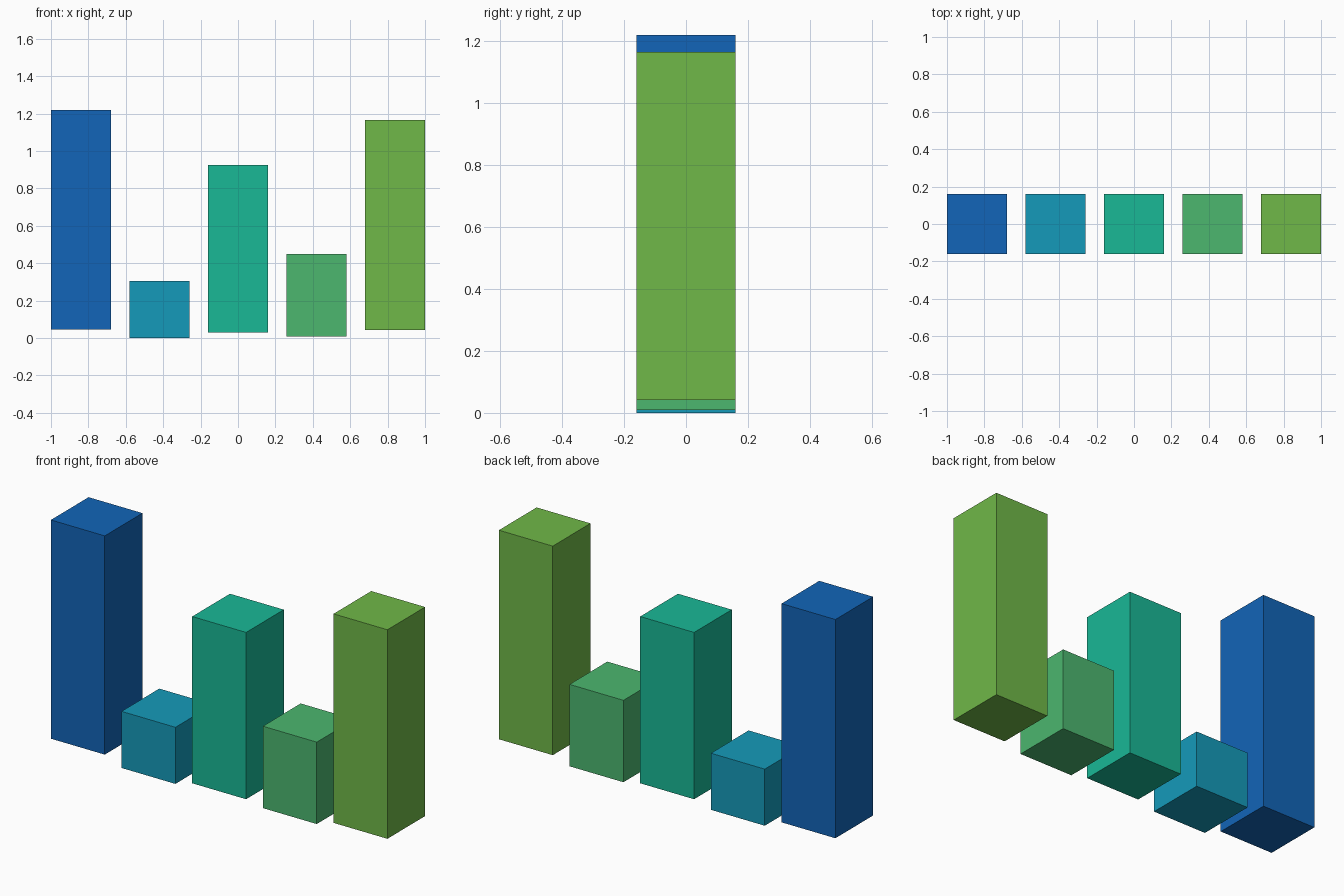
import bpy

if "Cube" in bpy.data.objects:
    bpy.data.objects.remove(bpy.data.objects["Cube"])

WIDTH = 0.32
SPACING = 0.42


def linear(c):
    c /= 255
    return c / 12.92 if c <= 0.04045 else ((c + 0.055) / 1.055) ** 2.4


def make_bar(name, x, bottom, top, rgb):
    bpy.ops.mesh.primitive_cube_add(size=1, location=(x, 0, (bottom + top) / 2))
    bar = bpy.context.object
    bar.name = name
    bar.scale = (WIDTH, WIDTH, top - bottom)
    bpy.ops.object.transform_apply(location=False, rotation=False, scale=True)
    mat = bpy.data.materials.new(name + "_color")
    mat.diffuse_color = (*[linear(c) for c in rgb], 1)
    mat.use_nodes = True
    mat.node_tree.nodes["Principled BSDF"].inputs["Base Color"].default_value = mat.diffuse_color
    bar.data.materials.append(mat)


# Row of five bars, left to right: bottom, top, colour
bars = [
    ("blue_bar", 0.045, 1.22, (18, 101, 184)),
    ("cyan_bar", 0.0, 0.304, (21, 154, 186)),
    ("teal_bar", 0.03, 0.926, (25, 184, 150)),
    ("green_bar", 0.009, 0.449, (76, 183, 111)),
    ("lime_bar", 0.042, 1.165, (112, 184, 72)),
]
for i, (name, bottom, top, rgb) in enumerate(bars):
    make_bar(name, (i - 2) * SPACING, bottom, top, rgb)
